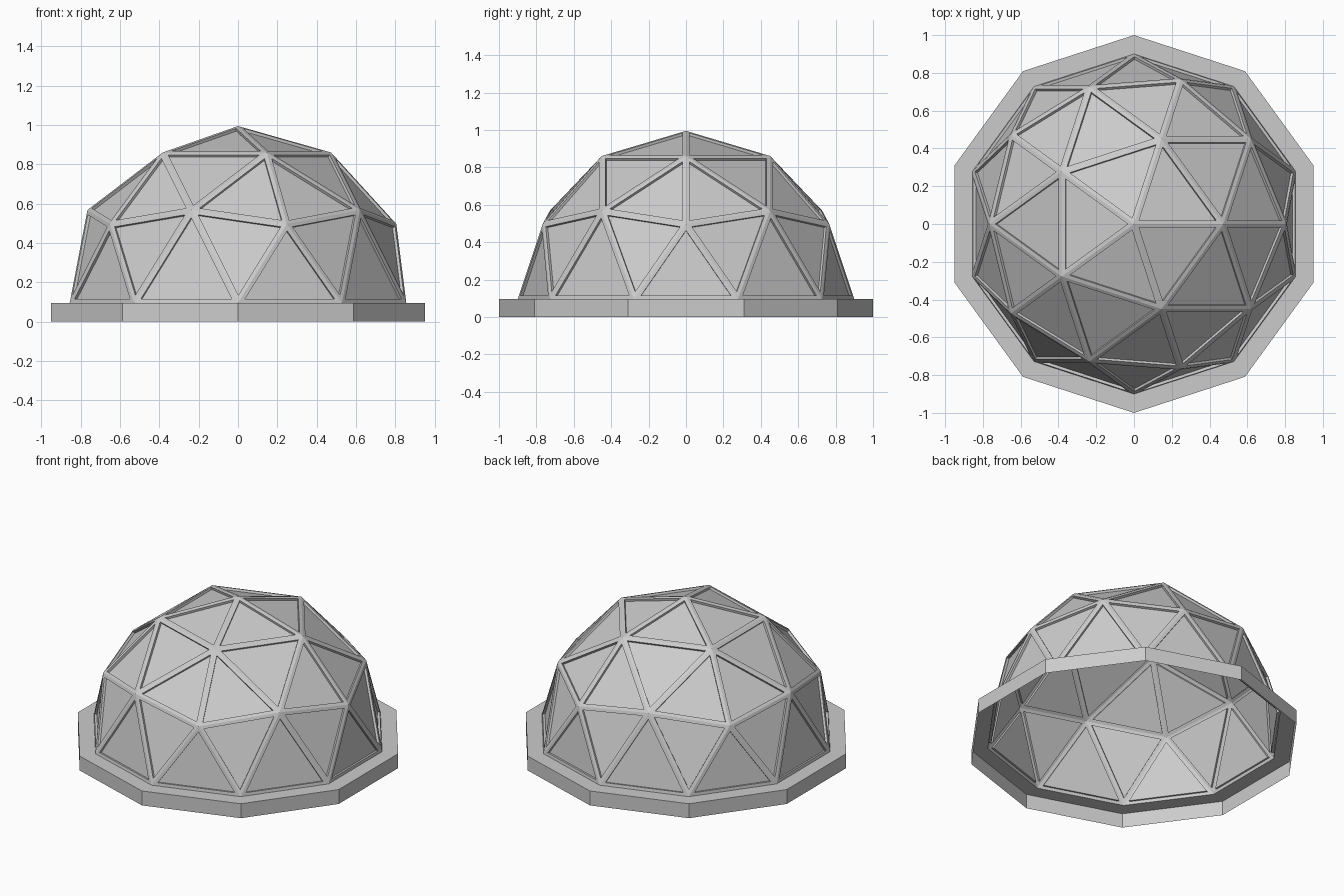
import bpy, bmesh
from math import sin, cos, radians, atan
from mathutils import Vector

if "Cube" in bpy.data.objects:
    bpy.data.objects.remove(bpy.data.objects["Cube"])

R, BASE = 0.9, 0.095
INSET, DEPTH = 0.02, 0.015


def make_object(name, bm):
    mesh = bpy.data.meshes.new(name)
    bm.to_mesh(mesh)
    bm.free()
    obj = bpy.data.objects.new(name, mesh)
    bpy.context.collection.objects.link(obj)
    return obj


def point(r, polar, azimuth):
    p, a = radians(polar), radians(azimuth)
    return Vector((r * sin(p) * cos(a), r * sin(p) * sin(a), r * cos(p) + BASE))


# Geodesic dome: rings of a frequency-two icosahedral hemisphere
bm = bmesh.new()
apex = bm.verts.new(point(R, 0, 0))
upper = [bm.verts.new(point(R, 31.717, 72 * k)) for k in range(5)]
corner = [bm.verts.new(point(R, 63.435, 72 * k)) for k in range(5)]
mid = [bm.verts.new(point(R, 58.283, 72 * k + 36)) for k in range(5)]
foot = [bm.verts.new(point(R, 90, 36 * k - 18)) for k in range(10)]
for k in range(5):
    n = (k + 1) % 5
    f0, f1, f2 = foot[2 * k], foot[2 * k + 1], foot[(2 * k + 2) % 10]
    for tri in ((apex, upper[k], upper[n]),
                (upper[k], mid[k], upper[n]),
                (upper[k], corner[k], mid[k]),
                (upper[n], mid[k], corner[n]),
                (corner[k], f0, f1),
                (corner[k], f1, mid[k]),
                (mid[k], f1, f2),
                (mid[k], f2, corner[n])):
        bm.faces.new(tri)
bm.normal_update()

# Recessed panels leaving a lattice of struts
panels = list(bm.faces)
bmesh.ops.inset_individual(bm, faces=panels, thickness=INSET, use_even_offset=True)
bm.normal_update()
for face in panels:
    normal = face.normal.copy()
    new = bmesh.ops.extrude_discrete_faces(bm, faces=[face])["faces"][0]
    # Stitch the recess walls between the panel and its frame
    bmesh.ops.translate(bm, verts=new.verts[:], vec=-normal * DEPTH)
bmesh.ops.remove_doubles(bm, verts=bm.verts[:], dist=1e-5)
bm.normal_update()
make_object("dome", bm)

# Foundation ring: outer wall and flat top ledge, open underneath
bm = bmesh.new()
loops = []
for r, z in ((1.0, 0.0), (1.0, BASE), (R, BASE)):
    loops.append([bm.verts.new((r * cos(radians(36 * k - 18)),
                                r * sin(radians(36 * k - 18)), z)) for k in range(10)])
for a, b in zip(loops, loops[1:]):
    for k in range(10):
        n = (k + 1) % 10
        bm.faces.new((a[k], a[n], b[n], b[k]))
make_object("foundation_ring", bm)
